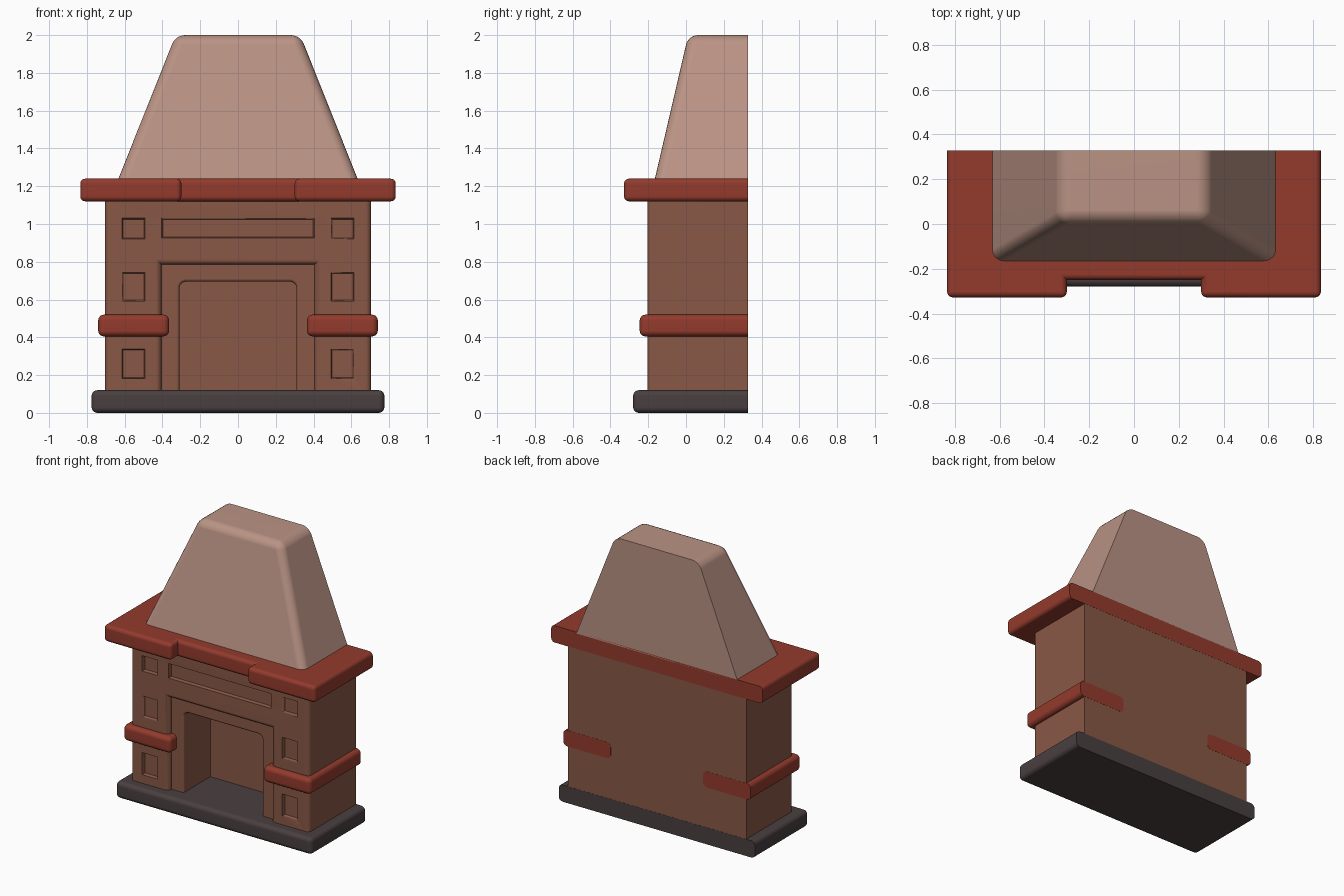
import bpy, bmesh, math
from mathutils import Vector

if "Cube" in bpy.data.objects:
    bpy.data.objects.remove(bpy.data.objects["Cube"])

BACK = 0.328


def material(name, rgb):
    m = bpy.data.materials.new(name)
    m.diffuse_color = (*rgb, 1)
    m.use_nodes = True
    m.node_tree.nodes["Principled BSDF"].inputs["Base Color"].default_value = m.diffuse_color
    return m


BROWN = material("brown_stone", (0.25, 0.098, 0.061))
RED = material("red_brick", (0.295, 0.043, 0.026))
PLASTER = material("pink_plaster", (0.49, 0.292, 0.231))
DARK = material("dark_slate", (0.068, 0.05, 0.051))


def finish(bm, name, mat):
    bmesh.ops.recalc_face_normals(bm, faces=bm.faces)
    me = bpy.data.meshes.new(name)
    bm.to_mesh(me)
    bm.free()
    me.materials.append(mat)
    me.shade_smooth()
    me.set_sharp_from_angle(angle=math.radians(32))
    ob = bpy.data.objects.new(name, me)
    bpy.context.collection.objects.link(ob)
    return ob


def weighted(ob):
    w = ob.modifiers.new("weighted_normals", 'WEIGHTED_NORMAL')
    w.keep_sharp = True


def prism(bm, pts, axis, a, b):
    """Extrude a 2D outline along z (points are x, y) or y (points are x, z)."""
    place = (lambda p, t: (p[0], p[1], t)) if axis == 'z' else (lambda p, t: (p[0], t, p[1]))
    f = bm.faces.new([bm.verts.new(place(p, a)) for p in pts])
    ext = bmesh.ops.extrude_face_region(bm, geom=[f])['geom']
    d = Vector((0, 0, b - a)) if axis == 'z' else Vector((0, b - a, 0))
    bmesh.ops.translate(bm, vec=d, verts=[v for v in ext if isinstance(v, bmesh.types.BMVert)])


def round_edges(bm, width, rule, segments=4):
    bmesh.ops.recalc_face_normals(bm, faces=bm.faces)
    bmesh.ops.bevel(bm, geom=[e for e in bm.edges if rule(*[v.co for v in e.verts])],
                    offset=width, offset_type='OFFSET', segments=segments,
                    profile=0.5, affect='EDGES', clamp_overlap=True)


def not_back(p, q):
    return min(p.y, q.y) < BACK - 0.01


def soft_box(name, x0, x1, y0, z0, z1, mat, width=0.03):
    """Rounded slab with a flat, sharp back."""
    bm = bmesh.new()
    prism(bm, [(x0, y0), (x1, y0), (x1, BACK), (x0, BACK)], 'z', z0, z1)
    round_edges(bm, width, not_back)
    ob = finish(bm, name, mat)
    weighted(ob)
    return ob


def arch(name, xo, zo, xi, zi, y0, y1, r, width):
    """Upside-down U with rounded front edges; r rounds the opening corners."""
    zb = 0.1
    n = 5 if r else 0
    corner = [(xi - r + r * math.cos(t), zi - r + r * math.sin(t))
              for t in [math.pi / 2 * i / max(n, 1) for i in range(n + 1)]]
    pts = [(-xo, zb), (-xo, zo), (xo, zo), (xo, zb), (xi, zb)] + corner
    pts += [(-x, z) for x, z in reversed(corner)] + [(-xi, zb)]
    bm = bmesh.new()
    prism(bm, pts, 'y', y0, y1)

    def front(p, q):
        flat_end = abs(p.z - q.z) < 1e-5 and (p.z < zb + 0.01 or p.z > zo - 0.01)
        return max(p.y, q.y) < y0 + 1e-4 and not flat_end
    round_edges(bm, width, front)
    return finish(bm, name, BROWN)


# Hearth slab
soft_box("hearth_base", -0.775, 0.775, -0.28, 0, 0.12, DARK)

# Main body, inner surround and firebox back wall
body = arch("body", 0.705, 1.14, 0.405, 0.785, -0.205, BACK - 0.002, 0, 0.03)
weighted(arch("firebox_surround", 0.43, 0.81, 0.31, 0.695, -0.17, 0.15, 0.035, 0.015))
bm = bmesh.new()
prism(bm, [(-0.704, 0.13), (0.704, 0.13), (0.704, BACK - 0.001), (-0.704, BACK - 0.001)], 'z', 0.1, 1.139)
finish(bm, "firebox_back", BROWN)

# Sunken panels with slightly sloped walls
panels = [(-0.41, 0.41, 0.92, 1.037)]
for s in (-1, 1):
    for z0, z1 in ((0.175, 0.345), (0.585, 0.75), (0.915, 1.037)):
        panels.append((s * 0.553 - 0.067, s * 0.553 + 0.067, z0, z1))
bm = bmesh.new()
for x0, x1, z0, z1 in panels:
    prism(bm, [(x0, z0), (x1, z0), (x1, z1), (x0, z1)], 'y', -0.23, -0.182)
    cx, cz = (x0 + x1) / 2, (z0 + z1) / 2
    bm.verts.ensure_lookup_table()
    for v in bm.verts[-8:]:
        if v.co.y > -0.2:
            v.co.x -= math.copysign(0.012, v.co.x - cx)
            v.co.z -= math.copysign(0.012, v.co.z - cz)
cutter = finish(bm, "panel_cutter", BROWN)
cutter.hide_render = True
cutter.hide_viewport = True
cut = body.modifiers.new("panels", 'BOOLEAN')
cut.operation = 'DIFFERENCE'
cut.solver = 'EXACT'
cut.object = cutter
weighted(body)

# Bands around the two columns
for side, s in (("left", -1), ("right", 1)):
    x = sorted((s * 0.365, s * 0.74))
    soft_box(side + "_column_band", x[0], x[1], -0.245, 0.405, 0.52, RED)

# Mantel shelf with a set-back middle
bm = bmesh.new()
half = [(0.3, -0.25), (0.3, -0.328), (0.835, -0.328), (0.835, BACK)]
prism(bm, half + [(-x, y) for x, y in reversed(half)], 'z', 1.12, 1.24)
round_edges(bm, 0.026, lambda p, q: not_back(p, q) and not (
    abs(p.z - q.z) > 0.05 and abs(p.y + 0.25) < 1e-4))
weighted(finish(bm, "mantel_shelf", RED))

# Tapered chimney hood
bm = bmesh.new()
prism(bm, [(-0.637, -0.167), (0.637, -0.167), (0.637, BACK), (-0.637, BACK)], 'z', 1.23, 2.0)
for v in bm.verts:
    if v.co.z > 1.5:
        v.co.x = math.copysign(0.33, v.co.x)
        if v.co.y < 0:
            v.co.y = 0.012
round_edges(bm, 0.05, lambda p, q: not_back(p, q) and max(p.z, q.z) > 1.5, 5)
weighted(finish(bm, "chimney_hood", PLASTER))
